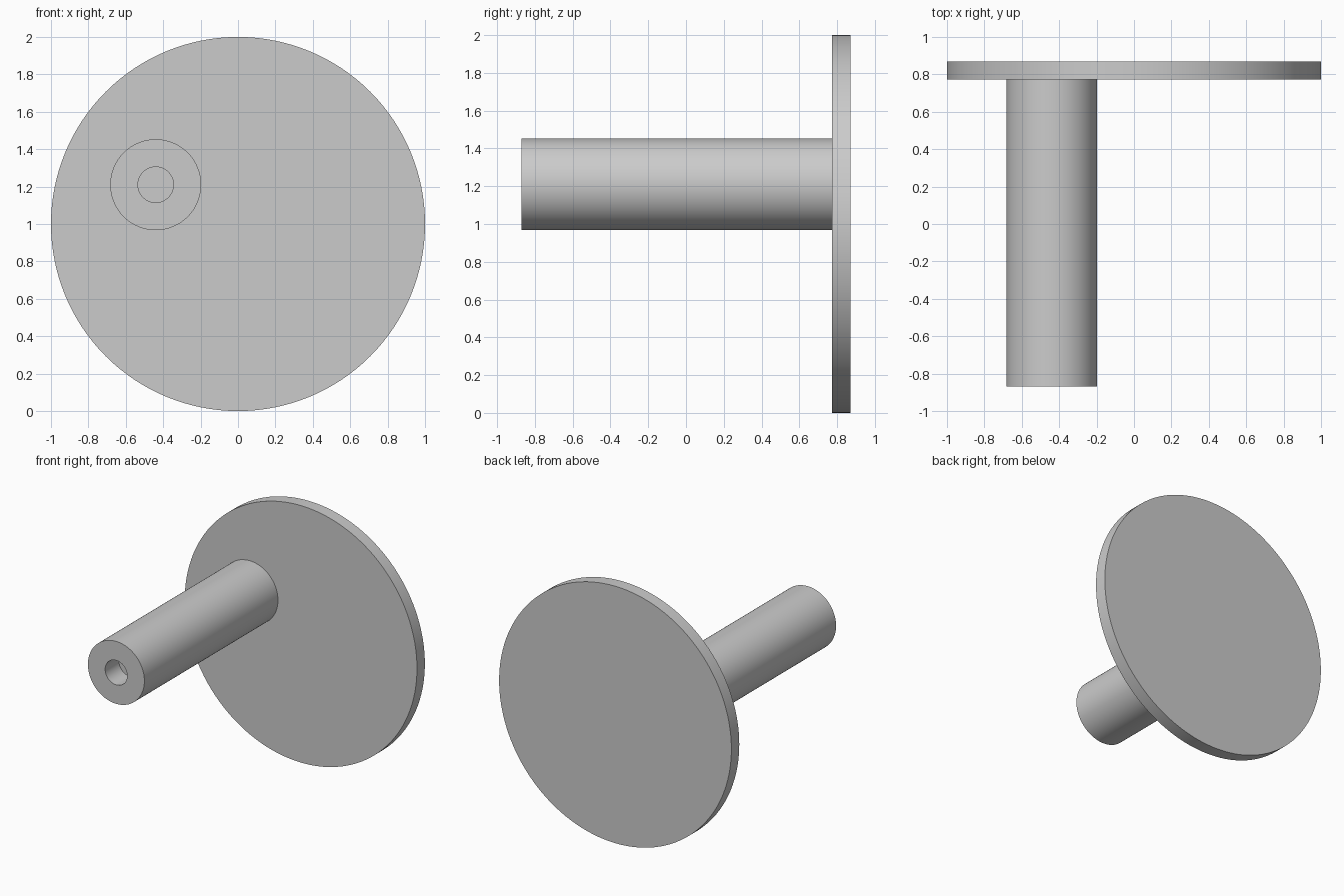
import bpy
import bmesh
import math
from mathutils import Matrix

SEGMENTS = 128

cube = bpy.data.objects.get("Cube")
if cube:
    bpy.data.objects.remove(cube, do_unlink=True)

# Single plain grey finish
GREY = (0.6, 0.6, 0.6, 1.0)
grey = bpy.data.materials.new("plain_grey")
grey.use_nodes = True
grey.diffuse_color = GREY
grey.node_tree.nodes["Principled BSDF"].inputs["Base Color"].default_value = GREY


def lathe(name, profile, x, z):
    """Spin a (radius, y) profile about an axis parallel to y through x, z."""
    bm = bmesh.new()
    verts = [bm.verts.new((r, y, 0)) for r, y in profile]
    edges = [bm.edges.new(pair) for pair in zip(verts, verts[1:])]
    bmesh.ops.spin(bm, geom=verts + edges, cent=(0, 0, 0), axis=(0, 1, 0),
                   angle=math.tau, steps=SEGMENTS, use_duplicate=False)
    bmesh.ops.remove_doubles(bm, verts=bm.verts, dist=0.0001)
    bmesh.ops.recalc_face_normals(bm, faces=bm.faces)
    bmesh.ops.transform(bm, matrix=Matrix.Translation((x, 0, z)), verts=bm.verts)
    mesh = bpy.data.meshes.new(name)
    bm.to_mesh(mesh)
    bm.free()
    mesh.materials.append(grey)
    obj = bpy.data.objects.new(name, mesh)
    bpy.context.collection.objects.link(obj)
    bpy.ops.object.select_all(action="DESELECT")
    obj.select_set(True)
    bpy.context.view_layer.objects.active = obj
    bpy.ops.object.shade_smooth_by_angle(angle=math.radians(30))
    return obj


FRONT, DISC_FRONT, BACK = -0.87, 0.773, 0.87

# Large round plate at the back
lathe("round_plate",
      [(0, DISC_FRONT), (1, DISC_FRONT), (1, BACK), (0, BACK)], 0, 1)

# Off-centre handle with a blind hole in its front end
HANDLE_R, HOLE_R, HOLE_DEPTH = 0.243, 0.095, 0.17
lathe("handle",
      [(0, FRONT + HOLE_DEPTH), (HOLE_R, FRONT + HOLE_DEPTH), (HOLE_R, FRONT),
       (HANDLE_R, FRONT), (HANDLE_R, DISC_FRONT)], -0.44, 1.21)
